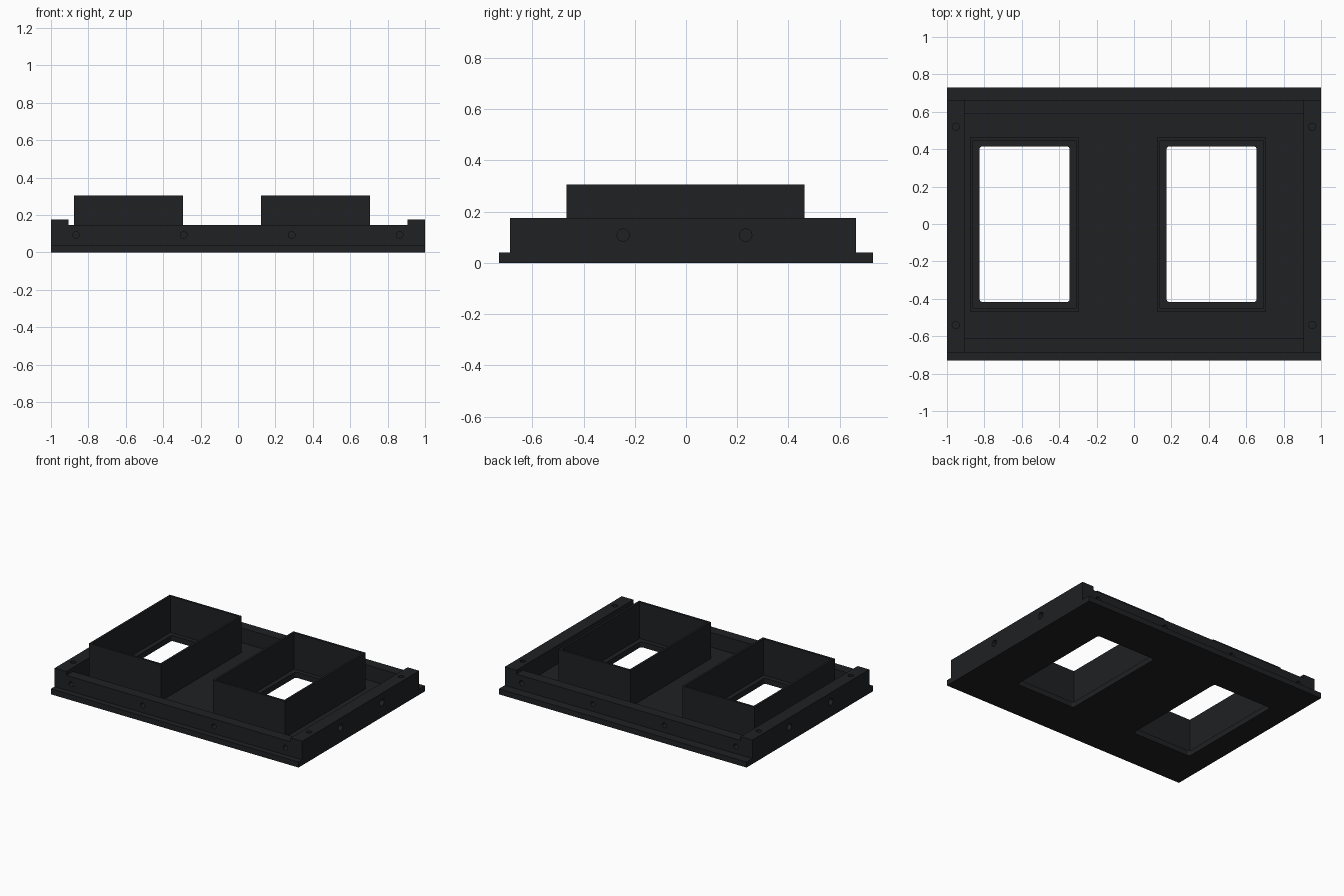
import bpy, bmesh
from mathutils import Matrix, Vector

if "Cube" in bpy.data.objects:
    bpy.data.objects.remove(bpy.data.objects["Cube"])

black = bpy.data.materials.new("black_plastic")
black.diffuse_color = (0.014, 0.015, 0.017, 1)
black.use_nodes = True
black.node_tree.nodes["Principled BSDF"].inputs["Base Color"].default_value = black.diffuse_color


def finish(name, bm):
    bmesh.ops.recalc_face_normals(bm, faces=bm.faces)
    me = bpy.data.meshes.new(name)
    bm.to_mesh(me)
    bm.free()
    ob = bpy.data.objects.new(name, me)
    me.materials.append(black)
    bpy.context.collection.objects.link(ob)
    return ob


def add_block(bm, lo, hi, radius=0):
    lo, hi = Vector(lo), Vector(hi)
    m = Matrix.Translation((lo + hi) / 2) @ Matrix.Diagonal((*(hi - lo), 1))
    verts = bmesh.ops.create_cube(bm, size=1, matrix=m)["verts"]
    if radius:
        up = {e for v in verts for e in v.link_edges
              if abs(e.verts[0].co.z - e.verts[1].co.z) > 1e-4}
        bmesh.ops.bevel(bm, geom=list(up), offset=radius, segments=4,
                        profile=0.5, affect='EDGES')


def block(name, lo, hi):
    bm = bmesh.new()
    add_block(bm, lo, hi)
    return finish(name, bm)


def drill(bm, point, axis, r, depth=0.05):
    # cylinder centred on the surface point, reaching `depth` into the part
    rot = Vector((0, 0, 1)).rotation_difference(Vector(axis)).to_matrix().to_4x4()
    bmesh.ops.create_cone(bm, cap_ends=True, segments=24, radius1=r, radius2=r,
                          depth=2 * depth, matrix=Matrix.Translation(point) @ rot)


def cut(ob, bm):
    cutter = finish(ob.name + "_cutter", bm)
    cutter.hide_render = True
    cutter.hide_viewport = True
    mod = ob.modifiers.new("cut", 'BOOLEAN')
    mod.operation = 'DIFFERENCE'
    mod.solver = 'EXACT'
    mod.object = cutter


PLATE, RAIL, WALL, TOP = 0.04, 0.175, 0.147, 0.305
Y0, Y1 = -0.687, 0.663          # outer faces of the raised frame
SHAFTS = (-0.585, 0.415)        # x centres of the two shafts

# base plate with two rounded windows
plate = block("base_plate", (-1, -0.73, 0), (1, 0.73, PLATE))
bm = bmesh.new()
for x in SHAFTS:
    add_block(bm, (x - 0.241, -0.417, -0.1), (x + 0.241, 0.415, 0.1), 0.016)
cut(plate, bm)

# tall side rails, screw holes on top and on the outer face
for side, name in ((-1, "left_rail"), (1, "right_rail")):
    xa, xb = sorted((side, side * 0.906))
    rail = block(name, (xa, Y0, PLATE), (xb, Y1, RAIL))
    bm = bmesh.new()
    for y in (-0.54, 0.52):
        drill(bm, (side * 0.953, y, RAIL), (0, 0, 1), 0.019, 0.03)
    for y in (-0.245, 0.233):
        drill(bm, (side, y, 0.108), (1, 0, 0), 0.024)
    cut(rail, bm)

# lower front and back walls with four screw holes each
for name, ya, yb, face in (("front_wall", Y0, Y0 + 0.076, Y0),
                           ("back_wall", Y1 - 0.076, Y1, Y1)):
    wall = block(name, (-0.906, ya, PLATE), (0.906, yb, WALL))
    bm = bmesh.new()
    for x in (-0.867, -0.29, 0.287, 0.864):
        drill(bm, (x, face, 0.093), (0, 1, 0), 0.018)
    cut(wall, bm)

# thin-walled open shafts around the windows
for x, name in zip(SHAFTS, ("left_shaft", "right_shaft")):
    shaft = block(name, (x - 0.291, -0.467, PLATE), (x + 0.291, 0.463, TOP))
    bm = bmesh.new()
    add_block(bm, (x - 0.275, -0.451, 0), (x + 0.275, 0.447, 0.4))
    cut(shaft, bm)
